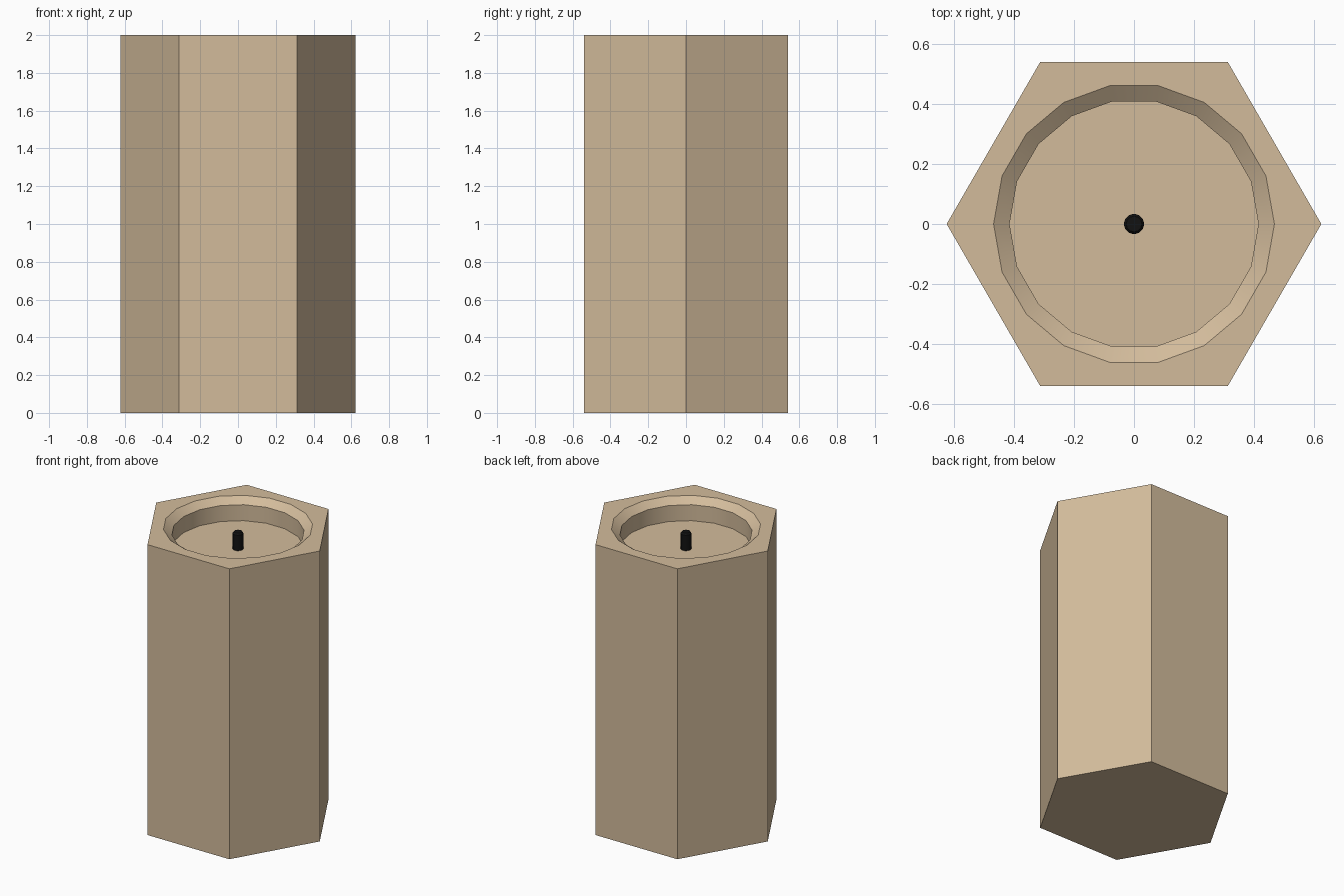
import bpy, bmesh, math

if "Cube" in bpy.data.objects:
    bpy.data.objects.remove(bpy.data.objects["Cube"])

def material(name, rgb):
    m = bpy.data.materials.new(name)
    m.diffuse_color = (*rgb, 1.0)
    m.use_nodes = True
    m.node_tree.nodes["Principled BSDF"].inputs["Base Color"].default_value = m.diffuse_color
    return m

def ring(bm, radius, z, sides):
    return [bm.verts.new((radius * math.cos(2 * math.pi * i / sides),
                          radius * math.sin(2 * math.pi * i / sides), z))
            for i in range(sides)]

def bridge(bm, a, b):
    n = len(a)
    for i in range(n):
        bm.faces.new((a[i], a[(i + 1) % n], b[(i + 1) % n], b[i]))

def finish(bm, name, mat):
    bmesh.ops.recalc_face_normals(bm, faces=bm.faces)
    mesh = bpy.data.meshes.new(name)
    bm.to_mesh(mesh)
    bm.free()
    mesh.materials.append(mat)
    obj = bpy.data.objects.new(name, mesh)
    bpy.context.collection.objects.link(obj)
    bpy.context.view_layer.objects.active = obj
    obj.select_set(True)
    bpy.ops.object.shade_smooth_by_angle(angle=math.radians(30))
    obj.select_set(False)
    return obj

wax = material("tan_wax", (0.65, 0.50, 0.33))
black = material("black_wick", (0.006, 0.006, 0.006))

# Hexagonal body with an 18-sided chamfered recess in the top
bm = bmesh.new()
bottom = ring(bm, 0.623, 0.0, 6)
top = ring(bm, 0.623, 2.0, 6)
bm.faces.new(bottom)
bridge(bm, bottom, top)
rim, lip, floor = [ring(bm, r, z, 18) for r, z in
                   ((0.467, 2.0), (0.414, 1.96), (0.414, 1.85))]
bridge(bm, rim, lip)
bridge(bm, lip, floor)
bm.faces.new(floor)
# Top face: each hexagon side meets three rim segments
for i in range(6):
    j = (i + 1) % 6
    arc = [rim[(3 * i + k) % 18] for k in range(4)]
    bm.faces.new([top[i], top[j]] + arc[::-1])
finish(bm, "candle_body", wax)

# Wick standing on the recess floor, with a softened tip
bm = bmesh.new()
rings = [ring(bm, r, z, 12) for r, z in
         ((0.034, 1.84), (0.034, 1.957), (0.026, 1.968))]
for a, b in zip(rings, rings[1:]):
    bridge(bm, a, b)
bm.faces.new(rings[0])
bm.faces.new(rings[-1])
finish(bm, "wick", black)
